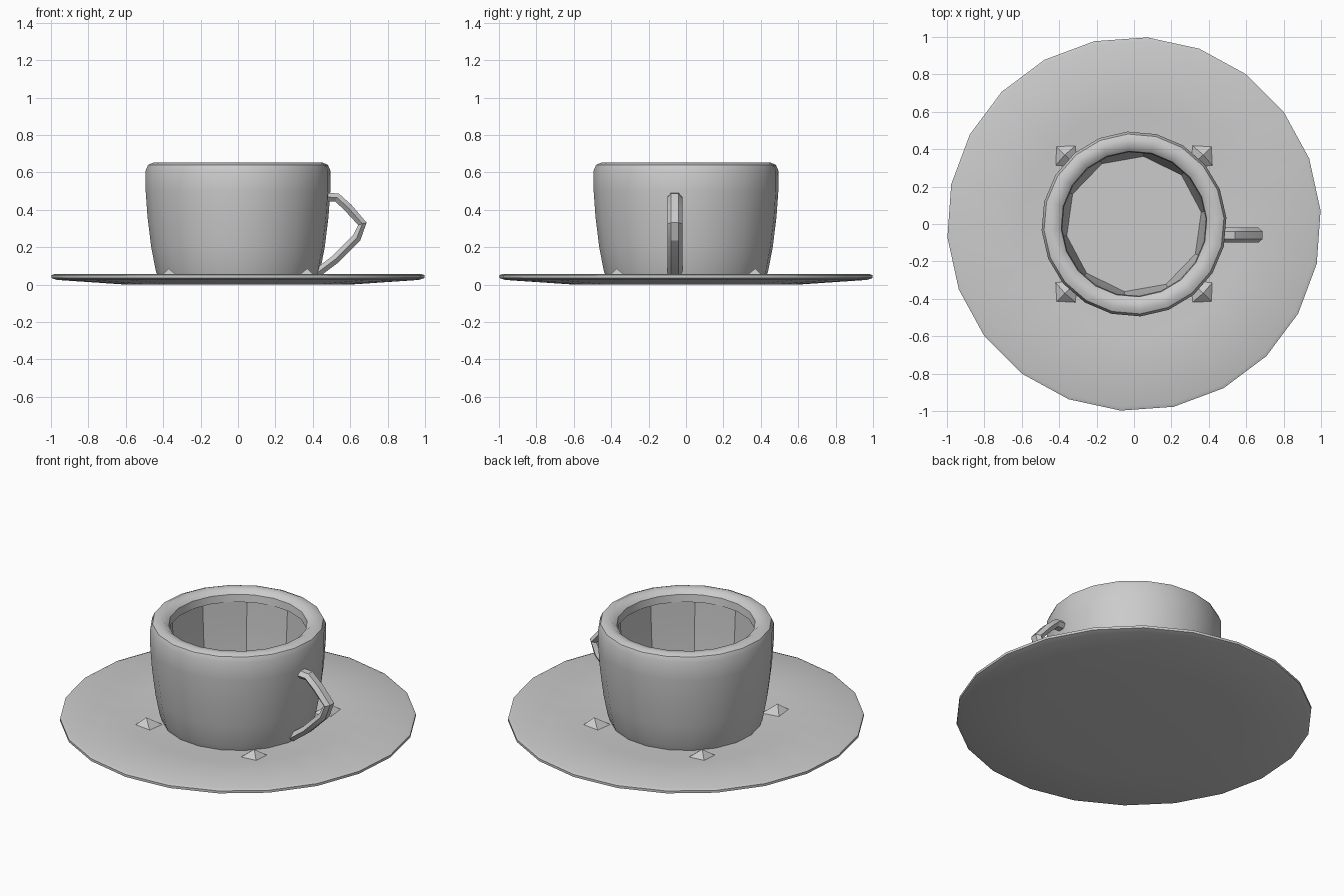
import bpy, bmesh, math
from mathutils import Vector

cube = bpy.data.objects.get("Cube")
if cube:
    bpy.data.objects.remove(cube)

grey = bpy.data.materials.new("plain grey")
grey.use_nodes = True
COLOUR = (0.6, 0.6, 0.6, 1)
grey.diffuse_color = COLOUR
grey.node_tree.nodes["Principled BSDF"].inputs["Base Color"].default_value = COLOUR


def finish(name, bm, angle=30, recalc=True):
    if recalc:
        bmesh.ops.recalc_face_normals(bm, faces=bm.faces)
    mesh = bpy.data.meshes.new(name)
    bm.to_mesh(mesh)
    bm.free()
    mesh.materials.append(grey)
    obj = bpy.data.objects.new(name, mesh)
    bpy.context.collection.objects.link(obj)
    bpy.ops.object.select_all(action='DESELECT')
    obj.select_set(True)
    bpy.context.view_layer.objects.active = obj
    bpy.ops.object.shade_smooth_by_angle(angle=math.radians(angle))
    return obj


def loft(bm, rings, first_cap, last_cap):
    """Join successive rings of points with quads."""
    loops = [[bm.verts.new(p) for p in ring] for ring in rings]
    n = len(loops[0])
    for a, b in zip(loops, loops[1:]):
        for i in range(n):
            j = (i + 1) % n
            bm.faces.new((a[i], a[j], b[j], b[i]))
    if first_cap:
        bm.faces.new(loops[0][::-1])
    if last_cap:
        bm.faces.new(loops[-1])


def lathe(name, profile, sides, offset=0, caps=(True, True), angle=30):
    rings = []
    for r, z in profile:
        turns = [math.radians(offset) + math.tau * i / sides for i in range(sides)]
        rings.append([(r * math.cos(t), r * math.sin(t), z) for t in turns])
    bm = bmesh.new()
    loft(bm, rings, *caps)
    # Profiles run upward on the outside, so the winding already faces out
    return finish(name, bm, angle, recalc=False)


# Saucer: flat foot, thin rim and a shallow dish
lathe("saucer", [(0.6, 0), (0.97, 0.025), (1, 0.035), (1, 0.05), (0.98, 0.058),
                 (0.6, 0.046), (0.45, 0.035)], 22, 4.1)

# Cup: curved wall with a rounded lip
lathe("cup_wall", [(0.42, 0.02), (0.44, 0.07), (0.465, 0.2), (0.485, 0.36), (0.495, 0.5),
                   (0.495, 0.61), (0.482, 0.64), (0.455, 0.652), (0.415, 0.647),
                   (0.39, 0.625), (0.385, 0.58)], 20, 4, caps=(True, False), angle=35)

# Cup lining: broader facets that narrow to the floor
lathe("cup_lining", [(0.41, 0.625), (0.402, 0.45), (0.39, 0.25), (0.365, 0.08)],
      10, 10, caps=(False, True))

# Handle: six-sided tube swept through a bent path
path = [Vector((x, -0.06, z)) for x, z in
        [(0.45, 0.47), (0.53, 0.465), (0.59, 0.41), (0.665, 0.325),
         (0.635, 0.25), (0.52, 0.135), (0.42, 0.06)]]
rings = []
for i, p in enumerate(path):
    along = (path[min(i + 1, len(path) - 1)] - path[max(i - 1, 0)]).normalized()
    across = Vector((0, 1, 0)).cross(along)
    ring = []
    for k in range(6):
        t = math.tau * k / 6
        ring.append(p + across * 0.027 * math.sin(t) + Vector((0, 0.04 * math.cos(t), 0)))
    rings.append(ring)
bm = bmesh.new()
loft(bm, rings, True, True)
finish("handle", bm, 25)

# Four small wedges on the saucer around the foot of the cup
for sx, side in ((1, "left"), (-1, "right")):
    for sy, end in ((1, "back"), (-1, "front")):
        bm = bmesh.new()
        base = [bm.verts.new((sx * x, sy * y, 0.03)) for x, y in
                ((0.3, 0.43), (0.43, 0.43), (0.43, 0.3), (0.3, 0.3))]
        tip = bm.verts.new((sx * 0.37, sy * 0.37, 0.085))
        bm.faces.new(base)
        for i in range(4):
            bm.faces.new((base[i], base[(i + 1) % 4], tip))
        finish("wedge_" + end + "_" + side, bm)
